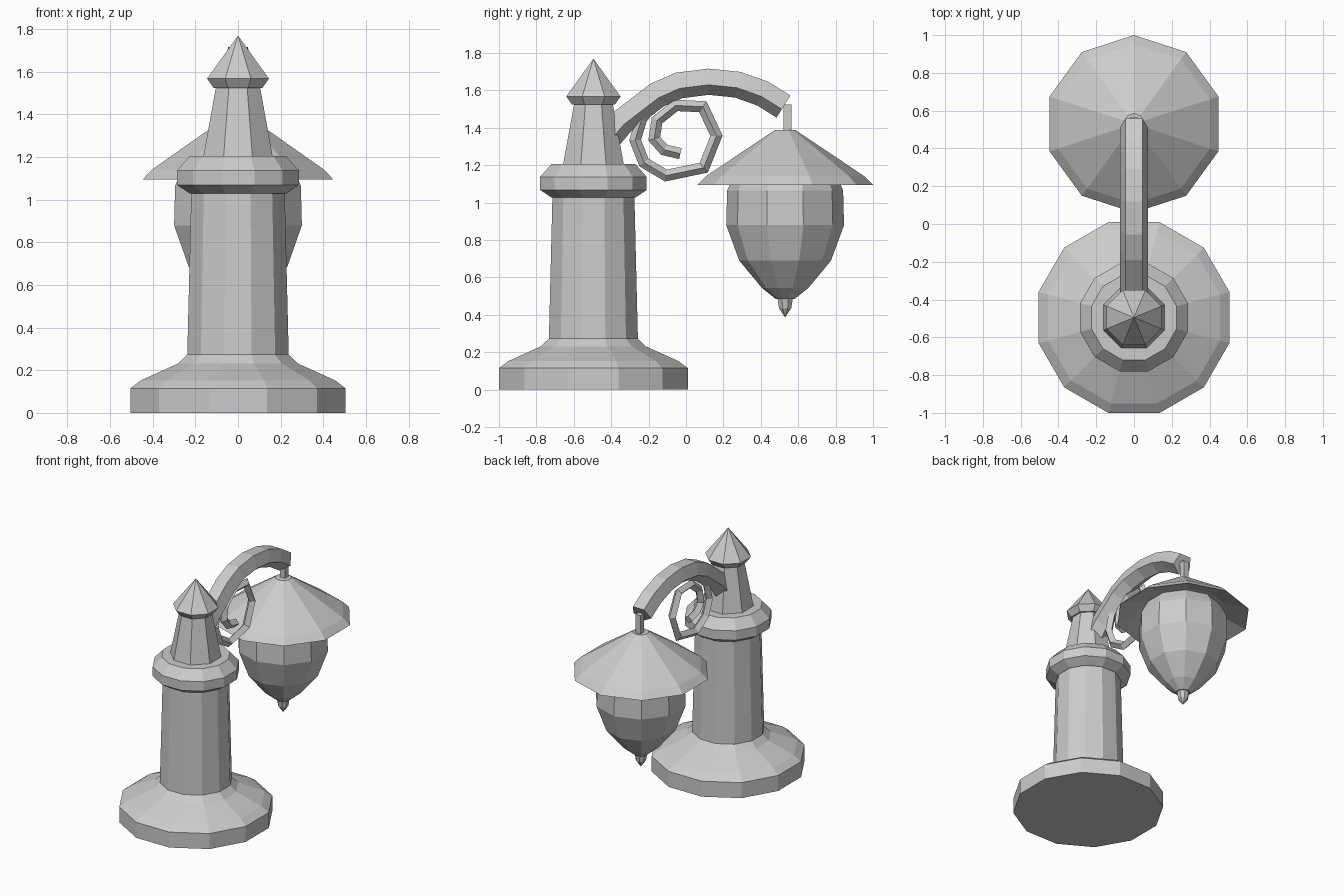
import bpy, bmesh, math
from mathutils import Vector

if "Cube" in bpy.data.objects:
    bpy.data.objects.remove(bpy.data.objects["Cube"])

grey = bpy.data.materials.new("stone_grey")
grey.diffuse_color = (0.6, 0.6, 0.6, 1)
grey.use_nodes = True
grey.node_tree.nodes["Principled BSDF"].inputs["Base Color"].default_value = grey.diffuse_color


def finish(bm, name):
    bmesh.ops.remove_doubles(bm, verts=bm.verts, dist=1e-5)
    bmesh.ops.recalc_face_normals(bm, faces=bm.faces)
    mesh = bpy.data.meshes.new(name)
    bm.to_mesh(mesh)
    bm.free()
    mesh.materials.append(grey)
    obj = bpy.data.objects.new(name, mesh)
    bpy.context.collection.objects.link(obj)
    return obj


def skin(bm, rings):
    """Join consecutive rings with quads and cap both ends."""
    n = len(rings[0])
    vs = [[bm.verts.new(p) for p in ring] for ring in rings]
    for a, b in zip(vs, vs[1:]):
        for i in range(n):
            j = (i + 1) % n
            bm.faces.new((a[i], a[j], b[j], b[i]))
    bm.faces.new(vs[0][::-1])
    bm.faces.new(vs[-1])


def lathe(name, profile, sides, y, turn, flat=False):
    """Faceted turned part; flat=True means radii are measured to the flats."""
    k = 1 / math.cos(math.pi / sides) if flat else 1
    bm = bmesh.new()
    skin(bm, [[(max(r, 1e-6) * k * math.cos(turn + math.tau * i / sides),
                y + max(r, 1e-6) * k * math.sin(turn + math.tau * i / sides), z)
               for i in range(sides)] for r, z in profile])
    return finish(bm, name)


def sweep(name, path, radius, sides, turn):
    """Polygon section swept along a path in the y-z plane."""
    pts = [Vector((0, y, z)) for y, z in path]
    rings = []
    for i, p in enumerate(pts):
        d0 = (p - pts[i - 1]).normalized() if i else None
        d1 = (pts[i + 1] - p).normalized() if i < len(pts) - 1 else None
        t = ((d0 or d1) + (d1 or d0)).normalized()
        up = Vector((0, -t.z, t.y))
        miter = 1 / t.dot(d0 or d1)
        ring = []
        for k in range(sides):
            a = turn + math.tau * k / sides
            ring.append(p + Vector((radius * math.cos(a), 0, 0))
                        + up * radius * miter * math.sin(a))
        rings.append(ring)
    bm = bmesh.new()
    skin(bm, rings)
    return finish(bm, name)


POST, LAMP = -0.495, 0.53
T12, T8, T10 = math.pi / 12, math.pi / 8, math.pi / 2

# Post: foot, column and collar
lathe("base", [(.505, 0), (.505, .115), (.455, .153), (.28, .232), (.238, .273)],
      12, POST, T12, True)
lathe("column", [(.238, .27), (.219, 1.04)], 12, POST, T12, True)
lathe("collar", [(.225, 1.028), (.285, 1.068), (.285, 1.138), (.225, 1.206)],
      12, POST, T12, True)

# Tapered neck and pointed cap
lathe("neck", [(.163, 1.2), (.103, 1.53)], 8, POST, T8, True)
lathe("cap", [(.115, 1.525), (.145, 1.568), (0, 1.77)], 8, POST, T8, True)

# Arched arm and spiral scroll
sweep("arm", [(-.43, 1.34), (-.347, 1.437), (-.158, 1.582), (-.04, 1.634), (.12, 1.654),
              (.277, 1.638), (.413, 1.59), (.525, 1.52)],
      .077, 5, -math.pi / 2)
sweep("scroll", [(-.2, 1.5), (-.238, 1.447), (-.272, 1.335), (-.225, 1.215), (-.107, 1.145),
                 (.095, 1.187), (.163, 1.358), (.09, 1.513), (-.055, 1.52),
                 (-.155, 1.44), (-.17, 1.342), (-.117, 1.283), (-.03, 1.262)],
      .03, 4, 0)

# Hanging lantern: rod, hollow shade, globe, finial
lathe("hanging_rod", [(.021, 1.37), (.021, 1.525)], 4, LAMP + .013, math.pi / 4, True)
lathe("shade", [(0, 1.17), (.29, 1.16), (.47, 1.095), (.423, 1.142), (.055, 1.388),
                (0, 1.388)], 10, LAMP, T10)
lathe("globe", [(.26, 1.165), (.295, 1.1), (.31, 1.065), (.315, .88), (.245, .69),
                (.125, .545), (.05, .485)], 10, LAMP, T10)
lathe("finial", [(.04, .5), (.043, .48), (.035, .435), (0, .387)], 8, LAMP, T8)
